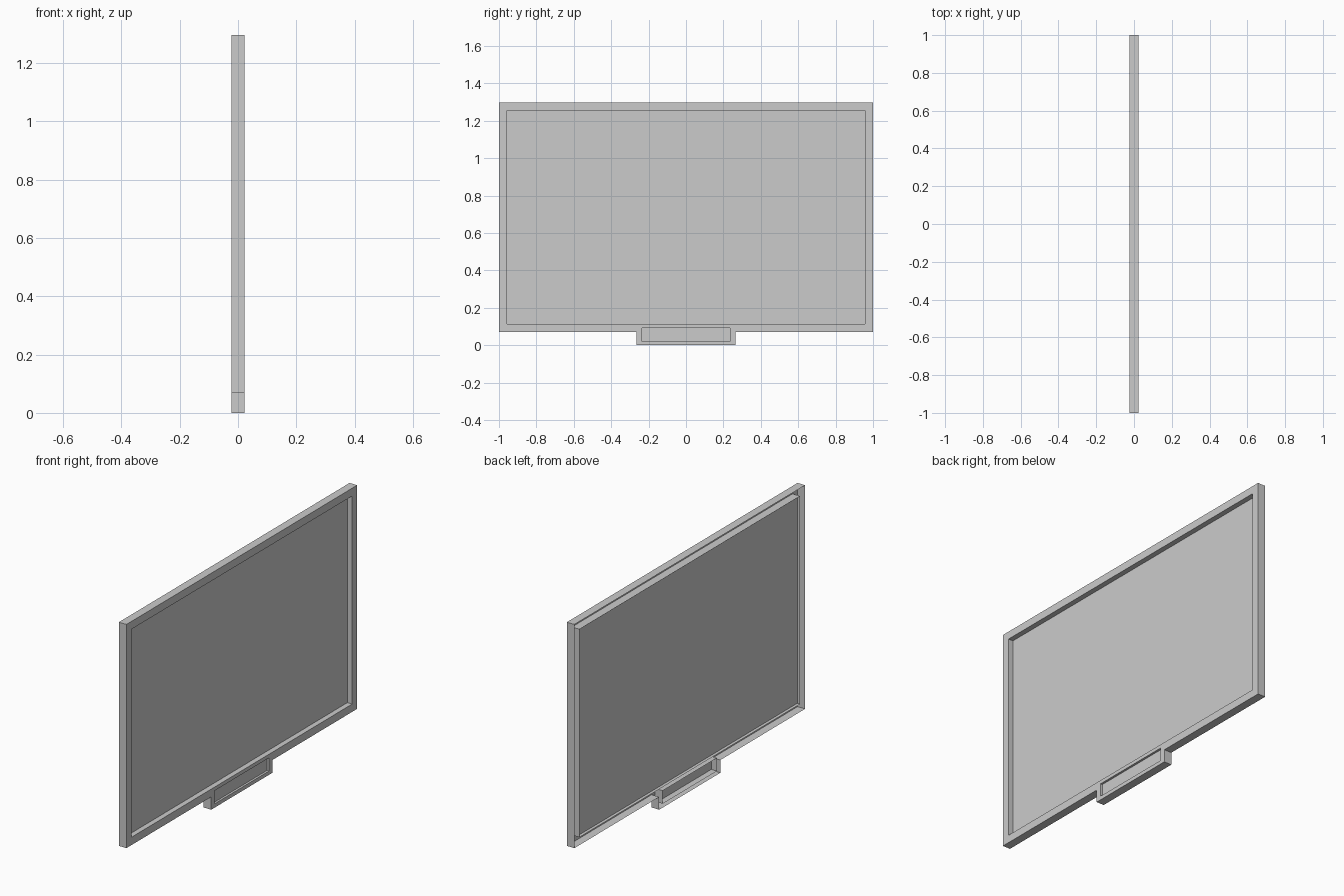
import bpy, bmesh

if "Cube" in bpy.data.objects:
    bpy.data.objects.remove(bpy.data.objects["Cube"])

FRONT, BACK = 0.023, -0.023


def rect(y, z0, z1):
    return [(-y, z0), (y, z0), (y, z1), (-y, z1)]


def finish(bm, name):
    mesh = bpy.data.meshes.new(name)
    bm.to_mesh(mesh)
    bm.free()
    bpy.context.collection.objects.link(bpy.data.objects.new(name, mesh))


def shell(name, loops):
    """Front plate with holes; every rim is pulled back, rear left open."""
    bm = bmesh.new()
    for pts in loops:
        vs = [bm.verts.new((FRONT, y, z)) for y, z in pts]
        for a, b in zip(vs, vs[1:] + vs[:1]):
            bm.edges.new((a, b))
    bmesh.ops.triangle_fill(bm, edges=bm.edges[:], use_beauty=True, normal=(1, 0, 0))
    rims = [e for e in bm.edges if e.is_boundary]
    ext = bmesh.ops.extrude_edge_only(bm, edges=rims)
    for v in ext["geom"]:
        if isinstance(v, bmesh.types.BMVert):
            v.co.x = BACK
    bmesh.ops.recalc_face_normals(bm, faces=bm.faces[:])
    # keep the front plate facing +x
    if next(f for f in bm.faces if abs(f.normal.x) > 0.9).normal.x < 0:
        bmesh.ops.reverse_faces(bm, faces=bm.faces[:])
    finish(bm, name)


def panel(name, pts, x):
    bm = bmesh.new()
    bm.faces.new([bm.verts.new((x, y, z)) for y, z in pts])
    finish(bm, name)


# Outline: wide frame with a small tab at the bottom
half = [(0.265, 0), (0.265, 0.07), (1, 0.07), (1, 1.297)]
outline = half + [(-y, z) for y, z in reversed(half)]
screen = rect(0.956, 0.113, 1.254)
tab = rect(0.235, 0.021, 0.093)

shell("frame", [outline, screen, tab])

# Recessed panels inside the two openings
panel("screen_panel", screen, -0.006)
panel("tab_panel", tab, 0.011)
